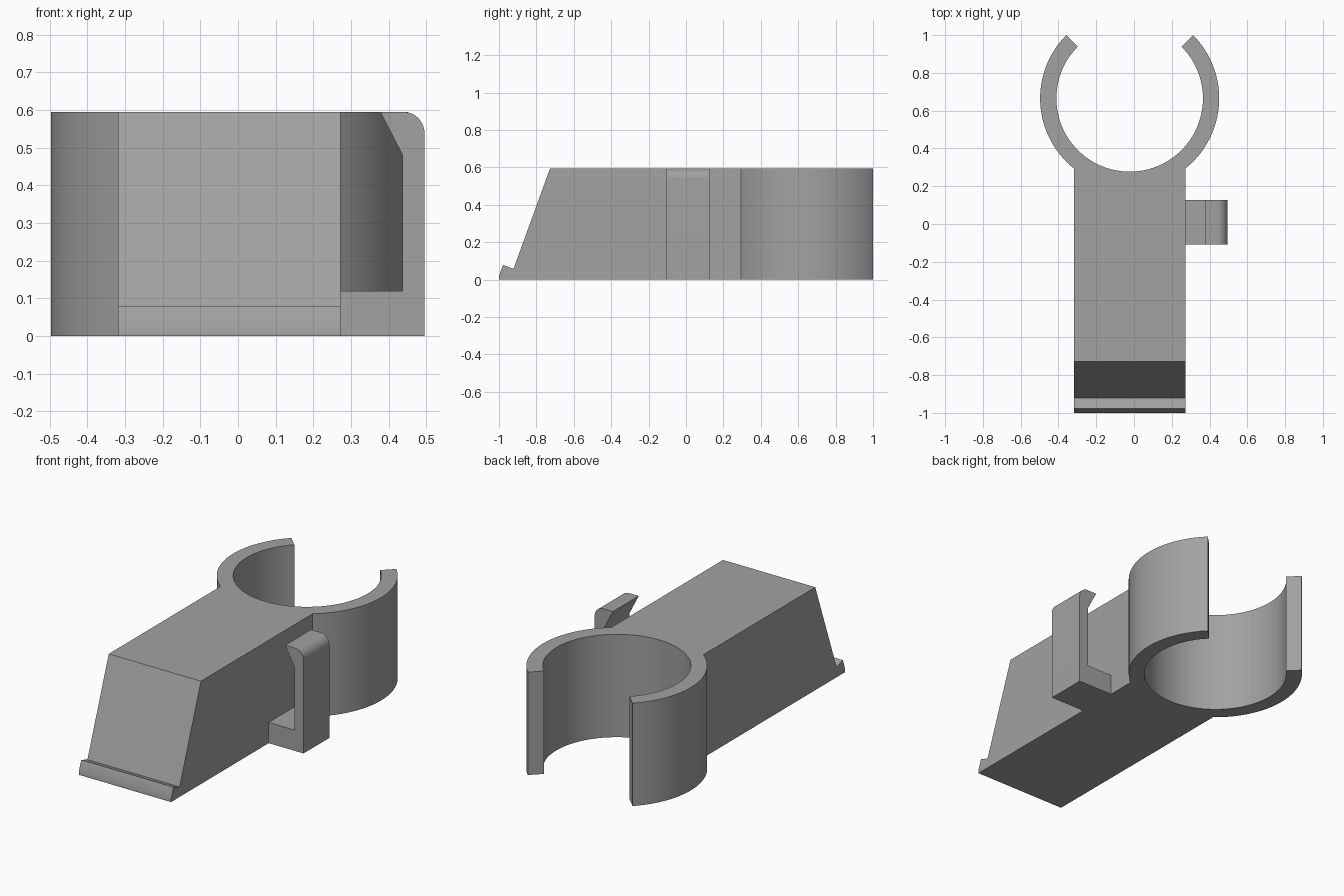
import bpy, bmesh, math
from mathutils import Vector

if "Cube" in bpy.data.objects:
    bpy.data.objects.remove(bpy.data.objects["Cube"])

H = 0.595                       # overall height
CX, CY = -0.023, 0.665          # clamp ring centre
R_OUT, R_IN = 0.474, 0.388
X0, X1 = -0.318, 0.272          # body sides

grey = bpy.data.materials.new("grey plastic")
grey.diffuse_color = (0.36, 0.36, 0.36, 1)
grey.use_nodes = True
grey.node_tree.nodes["Principled BSDF"].inputs["Base Color"].default_value = grey.diffuse_color


def arc(cx, cy, r, a0, a1, n):
    """Points on an arc, angles in degrees."""
    angles = [math.radians(a0 + (a1 - a0) * i / n) for i in range(n + 1)]
    return [(cx + r * math.cos(a), cy + r * math.sin(a)) for a in angles]


def prism(name, outline, place, offset):
    """Extrude a 2D outline, mapped into space by place(), along offset."""
    bm = bmesh.new()
    face = bm.faces.new([bm.verts.new(place(p)) for p in outline])
    ext = bmesh.ops.extrude_face_region(bm, geom=[face])
    moved = [v for v in ext["geom"] if isinstance(v, bmesh.types.BMVert)]
    bmesh.ops.translate(bm, verts=moved, vec=Vector(offset))
    bmesh.ops.recalc_face_normals(bm, faces=bm.faces)
    mesh = bpy.data.meshes.new(name)
    bm.to_mesh(mesh)
    bm.free()
    mesh.materials.append(grey)
    obj = bpy.data.objects.new(name, mesh)
    bpy.context.collection.objects.link(obj)
    return obj


def smooth(obj):
    bpy.ops.object.select_all(action="DESELECT")
    obj.select_set(True)
    bpy.context.view_layer.objects.active = obj
    bpy.ops.object.shade_smooth_by_angle(angle=math.radians(30))


# Body and open clamp ring share one plan outline
join = math.degrees(math.acos((X1 - CX) / R_OUT))
plan = [(X0, -1), (X1, -1)]
plan += arc(CX, CY, R_OUT, -join, 45, 32)
plan += arc(CX, CY, R_IN, 45, -225, 72)
plan += arc(CX, CY, R_OUT, -225, -180 + join, 32)
body = prism("body_with_clamp_ring", plan, lambda p: (p[0], p[1], 0), (0, 0, H))

# Sloped nose with a small raised lip, cut from the front
nose = [(-1.2, -0.1), (-1.0, -0.1), (-1.0, 0.02), (-0.978, 0.078),
        (-0.922, 0.058), (-0.727, H), (-0.69, H + 0.1), (-1.2, H + 0.1)]
cutter = prism("nose_cutter", nose, lambda p: (-0.6, p[0], p[1]), (1.2, 0, 0))
# keep the lip's front plane clear of the body's end face
for v in cutter.data.vertices:
    if abs(v.co.y + 1.0) < 1e-4 and v.co.z < 0:
        v.co.y = -1.008
cut = body.modifiers.new("nose_cut", "BOOLEAN")
cut.operation = "DIFFERENCE"
cut.solver = "EXACT"
cut.object = cutter
bpy.context.view_layer.objects.active = body
bpy.ops.object.modifier_apply(modifier=cut.name)
bpy.data.objects.remove(cutter)
smooth(body)

# Hooked side clip with a rounded top corner
hook = [(X1, 0), (0.495, 0)]
hook += arc(0.439, H - 0.056, 0.056, 0, 90, 10)
hook += [(0.378, H), (0.437, 0.48), (0.437, 0.12), (X1, 0.12)]
clip = prism("side_clip", hook, lambda p: (p[0], -0.108, p[1]), (0, 0.236, 0))
smooth(clip)
